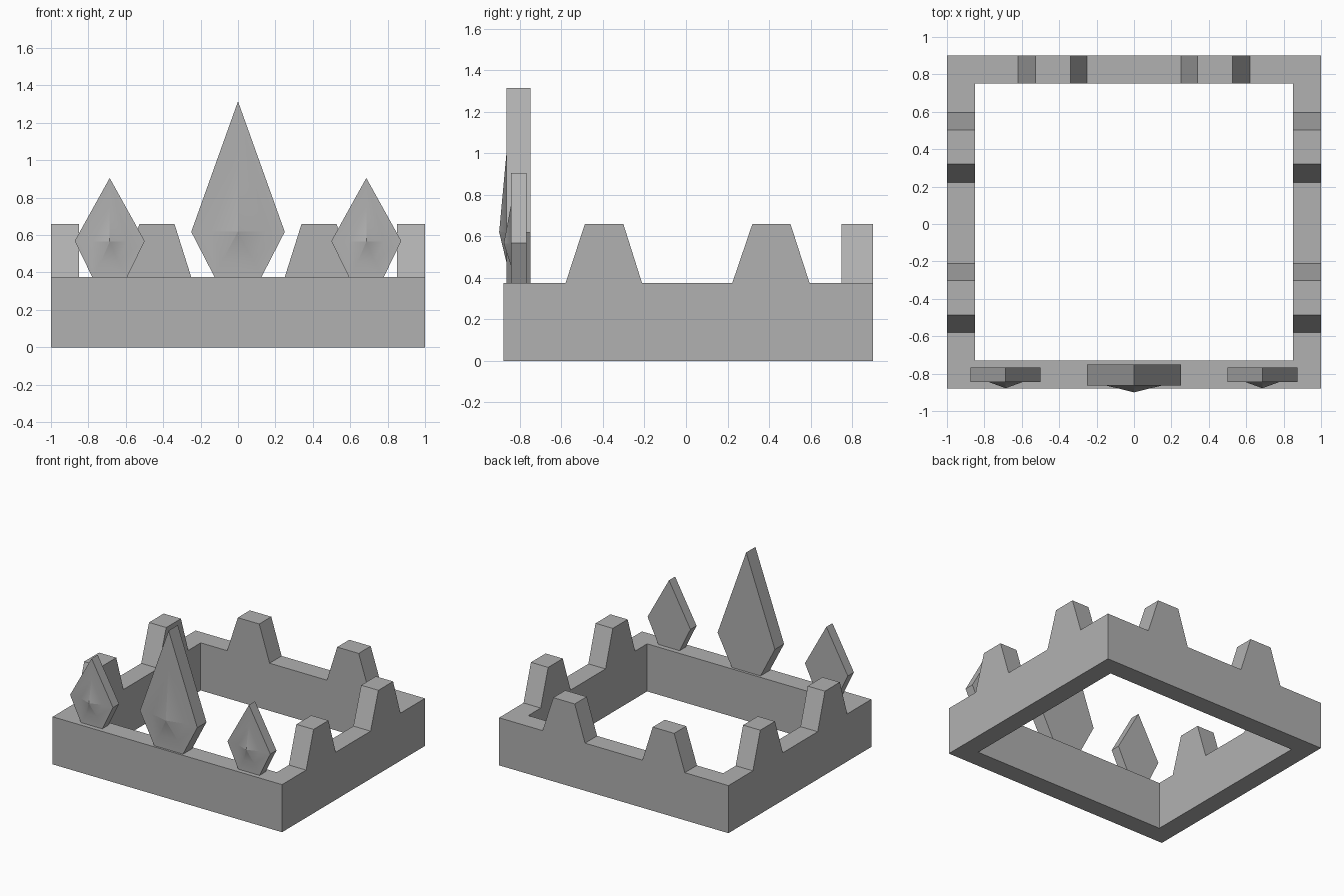
import bpy
import bmesh

if "Cube" in bpy.data.objects:
    bpy.data.objects.remove(bpy.data.objects["Cube"])

BASE = 0.375      # height of the band
TOP = 0.66        # height of the battlements

# Dark grey shared by all parts
grey = bpy.data.materials.new("dark_grey")
grey.diffuse_color = (0.44, 0.44, 0.44, 1)
grey.use_nodes = True
grey.node_tree.nodes["Principled BSDF"].inputs["Base Color"].default_value = grey.diffuse_color


def finish(name, bm):
    bmesh.ops.remove_doubles(bm, verts=bm.verts, dist=0.0005)
    bmesh.ops.recalc_face_normals(bm, faces=bm.faces)
    mesh = bpy.data.meshes.new(name)
    bm.to_mesh(mesh)
    bm.free()
    mesh.materials.append(grey)
    obj = bpy.data.objects.new(name, mesh)
    bpy.context.collection.objects.link(obj)
    return obj


def add_wall(bm, axis, out_span, in_span, out_pos, in_pos, bumps):
    """Mitred wall along an axis; bumps are (base, top, top, base) positions."""
    def loop(span, pos):
        pts = [(span[0], BASE)]
        for b in bumps:
            pts += list(zip(b, (BASE, TOP, TOP, BASE)))
        pts += [(span[1], BASE), (span[1], 0), (span[0], 0)]
        return [bm.verts.new((t, pos, z) if axis == 'x' else (pos, t, z))
                for t, z in pts]
    outer, inner = loop(out_span, out_pos), loop(in_span, in_pos)
    n = len(outer)
    bm.faces.new(outer)
    bm.faces.new(inner)
    for i in range(n):
        # leave the mitred ends open so the walls join into one solid
        if i in (n - 3, n - 1):
            continue
        j = (i + 1) % n
        bm.faces.new((outer[i], outer[j], inner[j], inner[i]))


# Square band with battlements on the sides and back
bm = bmesh.new()
side_bumps = [(-0.58, -0.487, -0.302, -0.212), (0.223, 0.32, 0.503, 0.595)]
back_bumps = [(-0.62, -0.527, -0.34, -0.25), (0.25, 0.34, 0.527, 0.62)]
for s in (-1, 1):
    add_wall(bm, 'y', (-0.88, 0.90), (-0.73, 0.75), s, s * 0.85, side_bumps)
add_wall(bm, 'x', (-1, 1), (-0.85, 0.85), 0.90, 0.75, back_bumps)
add_wall(bm, 'x', (-1, 1), (-0.85, 0.85), -0.88, -0.73, [])
finish("crown_band", bm)


def spade(name, cx, outline, facet, y_back, y_front, y_tip):
    """Pointed plate with a raised faceted point on its front.
    Outlines are (top z, half width, widest z, bottom half width, bottom z)."""
    bm = bmesh.new()

    def ring(shape, y):
        zt, w, zw, wb, zb = shape
        return [bm.verts.new((cx + x, y, z)) for x, z in
                ((0, zt), (w, zw), (wb, zb), (-wb, zb), (-w, zw))]
    back, front = ring(outline, y_back), ring(outline, y_front)
    inner = ring(facet, y_front)
    tip = bm.verts.new((cx, y_tip, facet[2]))
    sharp = list(bm.faces.new(back).edges)
    for i in range(5):
        j = (i + 1) % 5
        sharp += bm.faces.new((back[i], back[j], front[j], front[i])).edges
        bm.faces.new((front[i], front[j], inner[j], inner[i]))
        bm.faces.new((inner[i], inner[j], tip))
    sharp += tip.link_edges
    # the facet ridges stay crisp while its foot blends into the plate
    for f in bm.faces:
        f.smooth = True
    for e in sharp:
        e.smooth = False
    finish(name, bm)


# Tall centre spade and two smaller side spades
spade("centre_spade", 0, (1.315, 0.25, 0.617, 0.125, BASE),
      (1.01, 0.147, 0.62, 0.08, 0.47), -0.75, -0.864, -0.90)
for name, s in (("left_spade", -1), ("right_spade", 1)):
    spade(name, s * 0.686, (0.905, 0.187, 0.568, 0.093, BASE),
          (0.745, 0.093, 0.565, 0.045, 0.46), -0.768, -0.844, -0.878)
